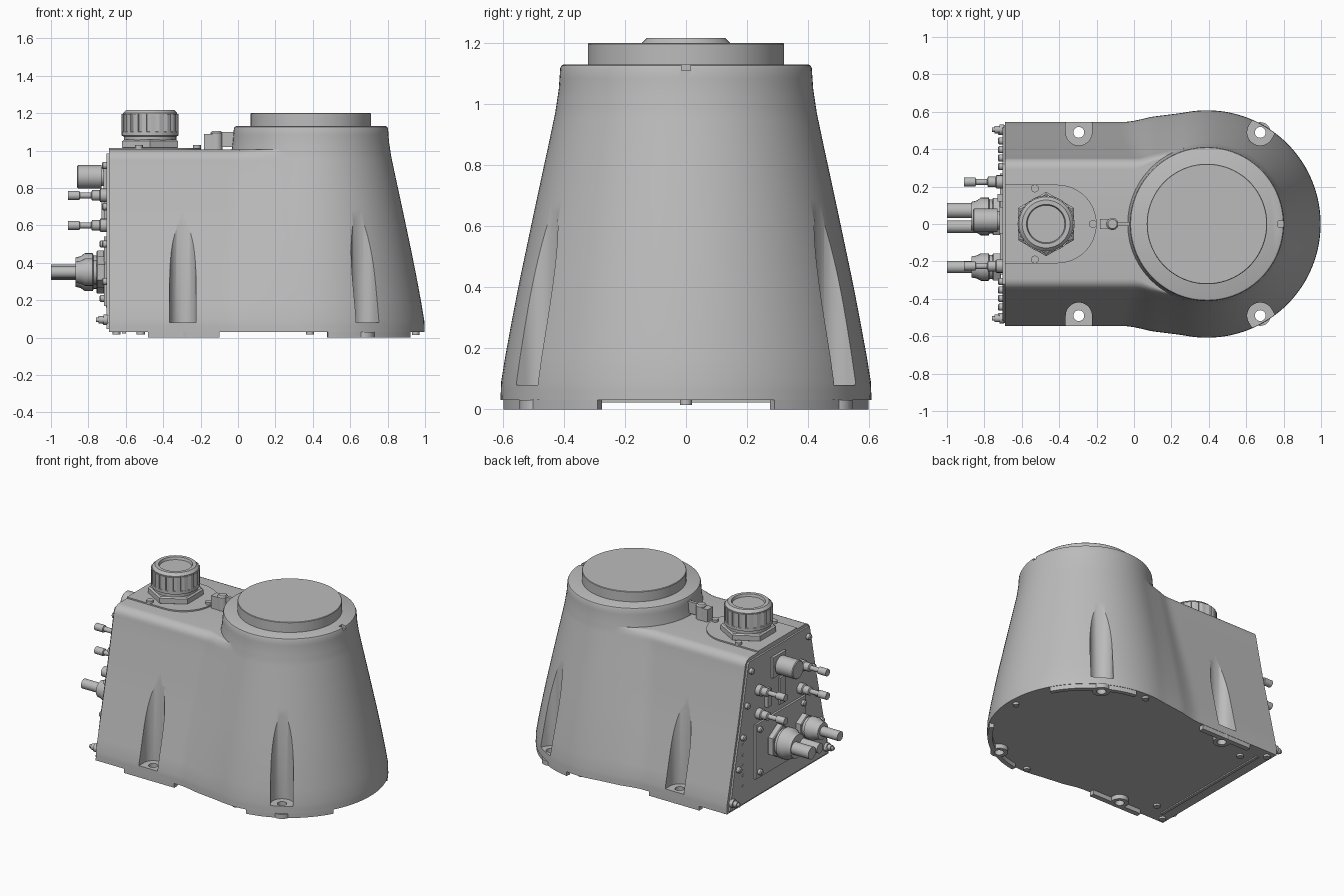
import bpy, bmesh
from math import sin, cos, pi, sqrt, asin, acos, atan2, radians
from mathutils import Matrix, Vector

if "Cube" in bpy.data.objects:
    bpy.data.objects.remove(bpy.data.objects["Cube"])

grey = bpy.data.materials.new("cast_grey")
grey.use_nodes = True
grey.diffuse_color = (0.5, 0.5, 0.5, 1)
grey.node_tree.nodes["Principled BSDF"].inputs["Base Color"].default_value = (0.5, 0.5, 0.5, 1)

BACK, CX, TOP = -0.69, 0.39, 1.005
ON_BACK = Matrix.Rotation(-pi / 2, 4, 'Y')      # local z points out of the rear panel


def rings_object(name, rings, matrix=None):
    """Skin a stack of equal-length point rings and cap both ends."""
    bm = bmesh.new()
    rows = [[bm.verts.new(p) for p in ring] for ring in rings]
    n = len(rows[0])
    for a, b in zip(rows, rows[1:]):
        for i in range(n):
            j = (i + 1) % n
            bm.faces.new((a[i], a[j], b[j], b[i]))
    bm.faces.new(rows[0][::-1])
    bm.faces.new(rows[-1])
    bmesh.ops.recalc_face_normals(bm, faces=bm.faces)
    if matrix:
        bm.transform(matrix)
    mesh = bpy.data.meshes.new(name)
    bm.to_mesh(mesh)
    bm.free()
    mesh.materials.append(grey)
    ob = bpy.data.objects.new(name, mesh)
    bpy.context.collection.objects.link(ob)
    return ob


def smooth(ob, angle=35):
    bpy.ops.object.select_all(action='DESELECT')
    ob.select_set(True)
    bpy.context.view_layer.objects.active = ob
    bpy.ops.object.shade_smooth_by_angle(angle=radians(angle))


def prism(name, outline, z0, z1, matrix=None):
    return rings_object(name, [[(x, y, z) for x, y in outline] for z in (z0, z1)], matrix)


def box(name, x0, x1, y0, y1, z0, z1):
    return prism(name, [(x0, y0), (x1, y0), (x1, y1), (x0, y1)], z0, z1)


def circle(r, seg, turn=0.0):
    return [(r * cos(turn + 2 * pi * i / seg), r * sin(turn + 2 * pi * i / seg)) for i in range(seg)]


def lathe(name, profile, loc, seg=24, rear=False, turn=0.0):
    """Revolve (radius, height) pairs, upward or out of the rear panel."""
    m = Matrix.Translation(loc) @ (ON_BACK if rear else Matrix())
    ob = rings_object(name, [[(x, y, z) for x, y in circle(r, seg, turn)] for r, z in profile], m)
    if seg > 6:
        smooth(ob)
    return ob


def cut(ob, cutters):
    bpy.context.view_layer.objects.active = ob
    for c in cutters:
        mod = ob.modifiers.new("cut", 'BOOLEAN')
        mod.operation, mod.solver, mod.object = 'DIFFERENCE', 'EXACT', c
        bpy.ops.object.modifier_apply(modifier=mod.name)


def interp(table, z):
    for (z0, a), (z1, b) in zip(table, table[1:]):
        if z <= z1:
            return a + (b - a) * max(0, (z - z0) / (z1 - z0))
    return table[-1][1]


# Housing cross-section: round tower blended into a tapering box
TOWER = [(0.03, .608), (0.09, .606), (0.2, .588), (0.4, .55), (0.6, .508), (0.75, .476),
         (0.87, .45), (0.97, .429), (1.05, .417), (1.12, .412)]
WIDTH = [(0.03, .545), (0.09, .544), (0.6, .424), (0.945, .352)]


def width(z):
    w, r = interp(WIDTH, z), 0.06
    t = max(0, z - (TOP - r))
    return w - r + sqrt(max(0, r * r - t * t))


def half_y(x, z):
    a, r = width(z), interp(TOWER, z)
    b = sqrt(max(0, r * r - (x - CX) ** 2))
    k = 0.14 * min(1, (CX - x) / 0.3) + 1e-6
    return max(a, b) + max(k - abs(a - b), 0) ** 2 / (4 * k)


def outline(z):
    xs = [BACK + (CX - BACK) * i / 36 for i in range(36)]
    r = interp(TOWER, z)
    arc = [(CX + r * sin(t), r * cos(t)) for t in (pi * i / 48 for i in range(49))]
    side = [(x, half_y(x, z)) for x in xs]
    return side + arc + [(x, -y) for x, y in reversed(side)]


levels = [0.03, 0.06, 0.09] + [0.09 + 0.0856 * i for i in range(1, 11)]
levels += [TOP - 0.06 + 0.06 * sin(pi / 2 * i / 6) for i in range(1, 7)]
housing = rings_object("housing", [[(x, y, z) for x, y in outline(z)] for z in levels])

# Mounting pockets and bolt holes
feet, pockets, holes = [], [], []
for side in (1, -1):
    for x, y, ang in ((-0.295, 0.49, pi / 2), (0.675, 0.49, atan2(.49, .285))):
        m = Matrix.Translation((x, y * side, 0)) @ Matrix.Rotation(ang * side, 4, 'Z')
        arc = [(-.07 * cos(t), .07 * sin(t)) for t in (pi * (i / 20 - .5) for i in range(21))]
        pockets.append(prism("pocket_cutter", arc + [(.3, .07), (.3, -.07)], 0.08, 0.9, m))
        holes.append(prism("hole_cutter", circle(.029, 24), -0.1, 0.2, m))
        feet.append(lathe("foot_pad", [(.055, 0), (.055, .031)], (x, y * side, 0)))
    # Raised wall segments the base stands on
    xs = [-0.48 + 0.38 * i / 8 for i in range(9)]
    rear = [(x, half_y(x, .03) - .002) for x in xs]
    a0, a1 = asin(.29 / .605), acos(.09 / .605)
    ts = [a0 + (a1 - a0) * i / 16 for i in range(17)]
    rim = [(CX + .605 * cos(t), .605 * sin(t)) for t in ts]
    inner = [(CX + .575 * cos(t), .575 * sin(t)) for t in reversed(ts)]
    for poly in (rear + [(x, y - .035) for x, y in reversed(rear)], rim + inner):
        feet.append(prism("foot_wall", [(x, y * side) for x, y in poly], 0, 0.031))

cut(housing, pockets + holes)
smooth(housing, 30)
for f in feet:
    cut(f, holes)
    smooth(f, 30)

# Tower neck and turntable disc
neck = lathe("tower_neck", [(interp(TOWER, z), z) for z in (.99, 1.02, 1.05, 1.085, 1.118)]
             + [(.408, 1.127), (.4, 1.131)], (CX, 0, 0), 96)
notch = box("notch_cutter", .77, .85, -.015, .015, 1.11, 1.2)
cut(neck, [notch])
smooth(neck)
lathe("turntable_disc", [(.322, 1.12), (.322, 1.197), (.319, 1.2)], (CX, 0, 0), 96)
for c in pockets + holes + [notch]:
    bpy.data.objects.remove(c)

# Top cover plate with screws
plate = [(-.41 + .21 * sin(t), -.21 * cos(t)) for t in (pi * i / 32 for i in range(33))]
smooth(prism("top_plate", plate + [(BACK, .21), (BACK, -.21)], 1.0, 1.014))
for x, y in ((-.53, .19), (-.53, -.19), (-.22, 0)):
    lathe("top_screw", [(.021, 1.0), (.021, 1.03)], (x, y, 0), 16)

# Large cable gland on top
G = (-0.47, 0, 0)
lathe("gland_hex", [(.16, 1.01), (.172, 1.016), (.172, 1.05), (.16, 1.058)], G, 6, turn=pi / 6)
lathe("gland_collar", [(.14, 1.05), (.14, 1.075), (.152, 1.08), (.152, 1.1), (.14, 1.105)], G, 48)
teeth = [(r * cos(t), r * sin(t)) for i in range(20) for r, t in
         ((.152, 2 * pi * (i + .1) / 20), (.152, 2 * pi * (i + .6) / 20),
          (.14, 2 * pi * (i + .7) / 20), (.14, 2 * pi * i / 20))]
prism("gland_grip", teeth, 1.1, 1.195, Matrix.Translation(G))
lathe("gland_rim", [(.145, 1.18), (.145, 1.2), (.128, 1.217), (.105, 1.217), (.1, 1.2)], G, 48)

# Small latch between gland and tower
lathe("latch_post", [(.032, 1.0), (.032, 1.095), (.024, 1.105)], (-.115, 0, 0))
box("latch_block", -.182, -.11, -.028, .028, 1.0, 1.09)
box("latch_arm", -.11, -.02, -.01, .01, 1.02, 1.1)

# Rear panel
zs = [.045, .3, .6, .9, .945, .97, .985]
panel = [(z, width(z) - .015) for z in zs]
panel += [(z, -w) for z, w in reversed(panel)]
prism("rear_panel", panel, -.002, .012, Matrix.Translation((BACK, 0, 0)) @ ON_BACK)
box("rear_hatch", -.716, -.7, -.27, .27, .17, .54)
box("rear_slot_frame", -.715, -.7, -.05, .01, .58, .76)
box("rear_switch", -.73, -.7, .12, .16, .62, .74)
box("rear_bottom_strip", -.62, -.6, -.46, .46, .022, .031)

SCREW = [(.019, 0), (.019, .02), (.012, .026)]
for side in (1, -1):
    for z in (.09, .3, .5, .7, .92):
        lathe("panel_screw", SCREW, (-.702, side * (width(z) - .05), z), 12, True)
    for z in (.21, .5):
        lathe("hatch_screw", SCREW, (-.714, side * .235, z), 12, True)
    # Ground studs at the bottom corners
    lathe("ground_stud", [(.028, 0), (.028, .025), (.02, .025), (.02, .05), (.012, .05), (.012, .065)],
          (-.695, side * .505, .095), 12, True)
    # Hose fittings
    for z in (.76, .60):
        lathe("hose_fitting", [(.036, 0), (.036, .035), (.028, .04), (.028, .08), (.016, .085),
                               (.016, .145), (.024, .148), (.024, .21)],
              (-.7, side * .225, z), 16, True)
    for x, y in ((-.52, .4), (.385, .57), (-.65, .5)):
        lathe("base_screw", [(.022, .016), (.022, .031)], (x, side * y, 0), 12)
for z in (.17, .24, .31, .38, .45):
    lathe("panel_rivet", [(.009, 0), (.009, .004)], (-.702, .39, z), 10, True)
lathe("base_screw", [(.02, .014), (.02, .031)], (.95, 0, 0), 12)

# Round plug at the top of the rear panel
lathe("power_plug", [(.05, 0), (.05, .03), (.062, .03), (.062, .155), (.056, .16)],
      (-.7, .02, .86), 32, True)
box("plug_flange", -.72, -.7, -.05, .09, .79, .93)

# Rear cable glands with cables
for y, s in ((.04, 1.0), (-.23, .72)):
    loc = (-.712, y, .35)
    lathe("rear_gland_hex", [(.11 * s, 0), (.115 * s, .006), (.115 * s, .04), (.108 * s, .045)],
          loc, 6, True)
    lathe("rear_gland_cap", [(.09 * s, .04), (.09 * s, .06), (.102 * s, .065), (.102 * s, .105),
                             (.085 * s, .13), (.078 * s, .158)], loc, 24, True)
for y, r in ((.072, .041), (-.014, .033), (-.23, .032)):
    lathe("cable", [(r, 0), (r, .25)], (-.75, y, .35), 24, True)
